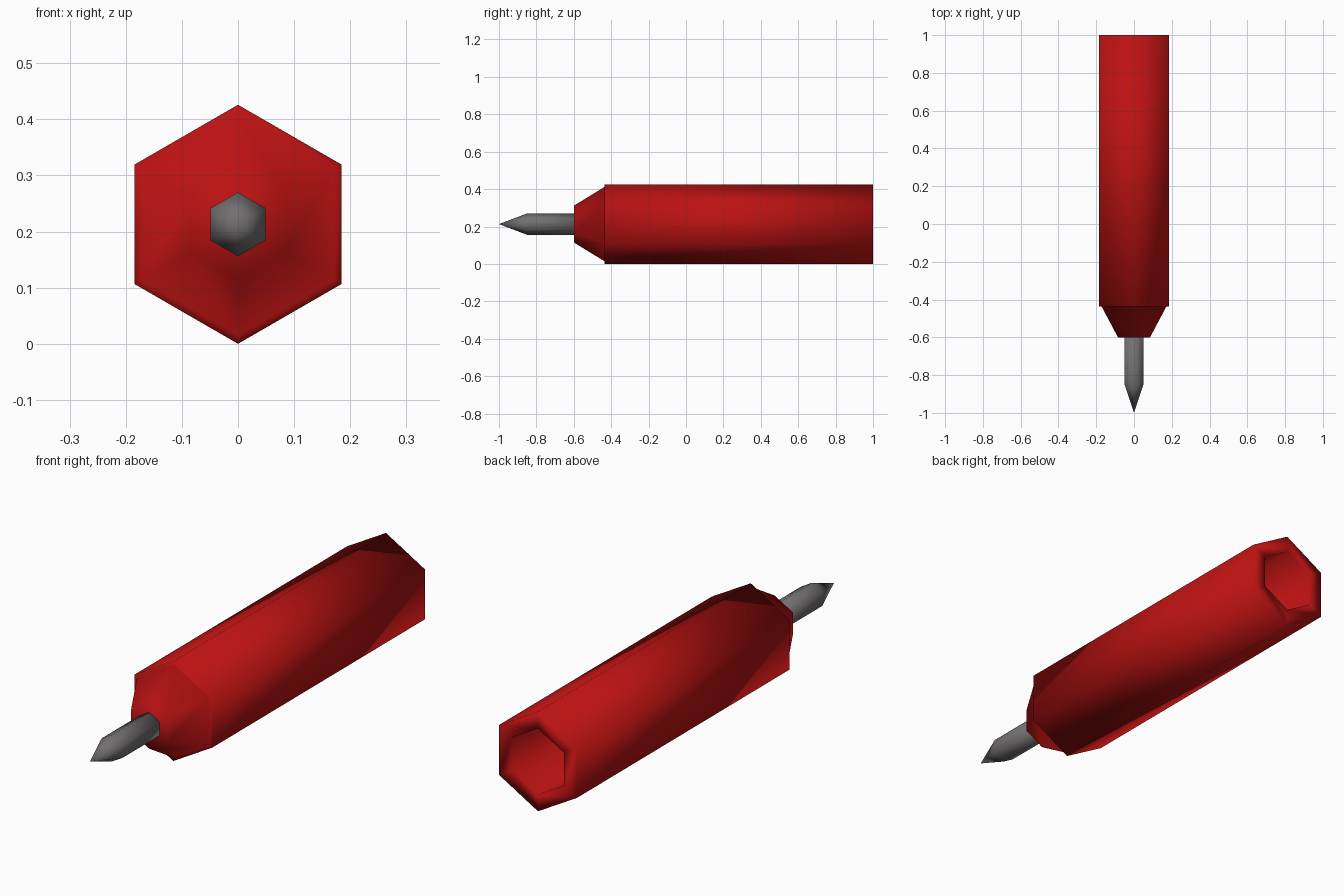
import bpy, bmesh, math

if "Cube" in bpy.data.objects:
    bpy.data.objects.remove(bpy.data.objects["Cube"])

CENTRE_Z = 0.213


def material(name, colour):
    mat = bpy.data.materials.new(name)
    mat.diffuse_color = (*colour, 1.0)
    mat.use_nodes = True
    mat.node_tree.nodes["Principled BSDF"].inputs["Base Color"].default_value = mat.diffuse_color
    return mat


def hex_lathe(name, profile, mat):
    """Loft hexagonal rings along y from (y, radius) pairs; radius 0 makes a point."""
    bm = bmesh.new()
    rings = []
    for y, r in profile:
        if r == 0:
            rings.append([bm.verts.new((0, y, CENTRE_Z))] * 6)
        else:
            rings.append([bm.verts.new((r * math.sin(i * math.pi / 3), y,
                                        CENTRE_Z + r * math.cos(i * math.pi / 3)))
                          for i in range(6)])
    for a, b in zip(rings, rings[1:]):
        for i in range(6):
            j = (i + 1) % 6
            corners = list(dict.fromkeys((a[i], a[j], b[j], b[i])))
            bm.faces.new(corners)
    for ring in (rings[0], rings[-1]):
        if ring[0] is not ring[1]:
            bm.faces.new(ring)
    bmesh.ops.recalc_face_normals(bm, faces=bm.faces)
    for f in bm.faces:
        f.smooth = True
    mesh = bpy.data.meshes.new(name)
    bm.to_mesh(mesh)
    bm.free()
    mesh.materials.append(mat)
    obj = bpy.data.objects.new(name, mesh)
    bpy.context.collection.objects.link(obj)
    return obj


red = material("red", (0.5, 0.006, 0.006))
grey = material("dark grey", (0.17, 0.16, 0.165))

# Barrel: deep hollow at the back, hexagonal body, small step, tapered nose
hex_lathe("barrel", [(0.1, 0.141), (1.0, 0.141), (1.0, 0.213), (-0.437, 0.213),
                     (-0.437, 0.198), (-0.6, 0.098)], red)

# Writing tip: thin hexagonal rod ending in a point
hex_lathe("writing_tip", [(-0.56, 0.057), (-0.85, 0.057), (-1.0, 0)], grey)
